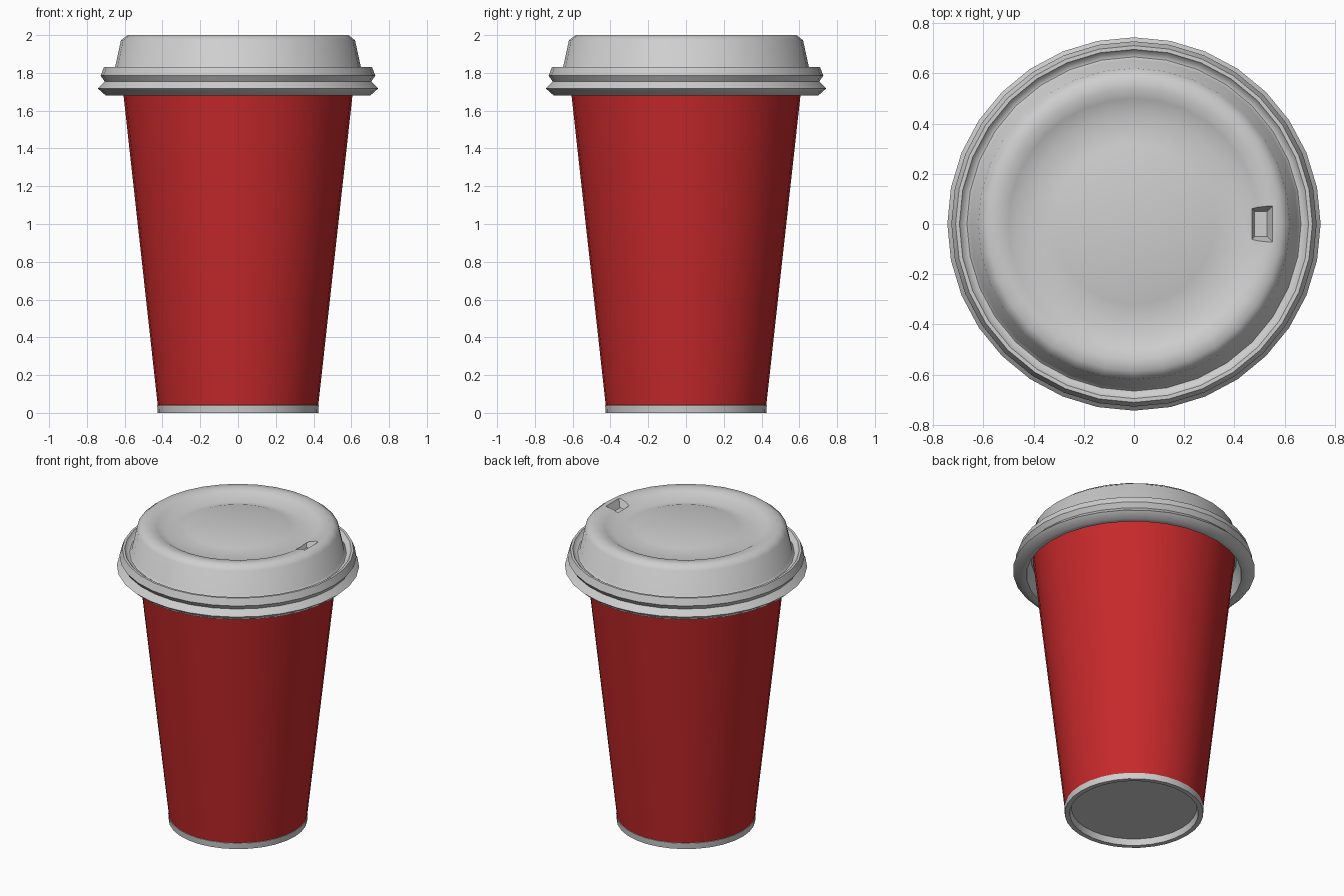
import bpy, bmesh, math

if "Cube" in bpy.data.objects:
    bpy.data.objects.remove(bpy.data.objects["Cube"])

SIDES = 32

def material(name, rgb):
    m = bpy.data.materials.new(name)
    m.diffuse_color = (*rgb, 1)
    m.use_nodes = True
    m.node_tree.nodes["Principled BSDF"].inputs["Base Color"].default_value = m.diffuse_color
    return m

red = material("red paper", (0.57, 0.022, 0.024))
white = material("white plastic", (0.62, 0.62, 0.62))

def lathe(name, profile, mat, angle=45):
    """Spin an (r, z) profile around z; r = 0 makes a pole."""
    bm = bmesh.new()
    rings = []
    for r, z in profile:
        n = SIDES if r > 0 else 1
        rings.append([bm.verts.new((r * math.cos(2 * math.pi * i / SIDES),
                                    r * math.sin(2 * math.pi * i / SIDES), z)) for i in range(n)])
    for a, b in zip(rings, rings[1:]):
        for i in range(SIDES):
            j = (i + 1) % SIDES
            quad = [a[i % len(a)], a[j % len(a)], b[j % len(b)], b[i % len(b)]]
            bm.faces.new(list(dict.fromkeys(quad)))
    bmesh.ops.recalc_face_normals(bm, faces=bm.faces)
    me = bpy.data.meshes.new(name)
    bm.to_mesh(me)
    bm.free()
    ob = bpy.data.objects.new(name, me)
    bpy.context.collection.objects.link(ob)
    me.materials.append(mat)
    bpy.ops.object.select_all(action='DESELECT')
    ob.select_set(True)
    bpy.context.view_layer.objects.active = ob
    if angle:
        bpy.ops.object.shade_smooth_by_angle(angle=math.radians(angle))
    return ob

# Red tapered cup wall, closed inside the lid
lathe("cup_wall", [(0, 0.06), (0.42, 0.06), (0.425, 0.04), (0.606, 1.68), (0.622, 1.82), (0, 1.82)], red)

# Pale foot ring with recessed base
lathe("cup_base", [(0, 0.04), (0.385, 0.04), (0.395, 0.0), (0.425, 0.0), (0.428, 0.04), (0.41, 0.045), (0, 0.045)], white)

# Lid: raised centre disc, valley, ridge, wall, gutter and ribbed rim
lid = lathe("lid", [(0, 1.985), (0.32, 1.985), (0.43, 1.95), (0.50, 1.99), (0.54, 2.0), (0.585, 2.0),
                    (0.62, 1.972), (0.653, 1.82), (0.665, 1.808), (0.68, 1.81), (0.695, 1.83), (0.71, 1.83),
                    (0.727, 1.785), (0.706, 1.755), (0.743, 1.718), (0.70, 1.68), (0.66, 1.685),
                    (0.645, 1.76), (0.63, 1.79), (0, 1.79)], white, 50)

# Sip hole: tapered pocket cut into the ridge
bm = bmesh.new()
bmesh.ops.create_cube(bm, size=1)
for v in bm.verts:
    top = v.co.z > 0
    v.co = (0.505 + math.copysign(0.055 if top else 0.025, v.co.x),
            math.copysign(0.08 if top else 0.05, v.co.y), 2.02 if top else 1.95)
me = bpy.data.meshes.new("sip_hole_cutter")
bm.to_mesh(me)
bm.free()
cutter = bpy.data.objects.new("sip_hole_cutter", me)
bpy.context.collection.objects.link(cutter)
mod = lid.modifiers.new("sip_hole", 'BOOLEAN')
mod.object = cutter
mod.operation = 'DIFFERENCE'
mod.solver = 'EXACT'
bpy.context.view_layer.objects.active = lid
bpy.ops.object.modifier_apply(modifier=mod.name)
bpy.data.objects.remove(cutter)
bpy.ops.object.shade_smooth_by_angle(angle=math.radians(50))
